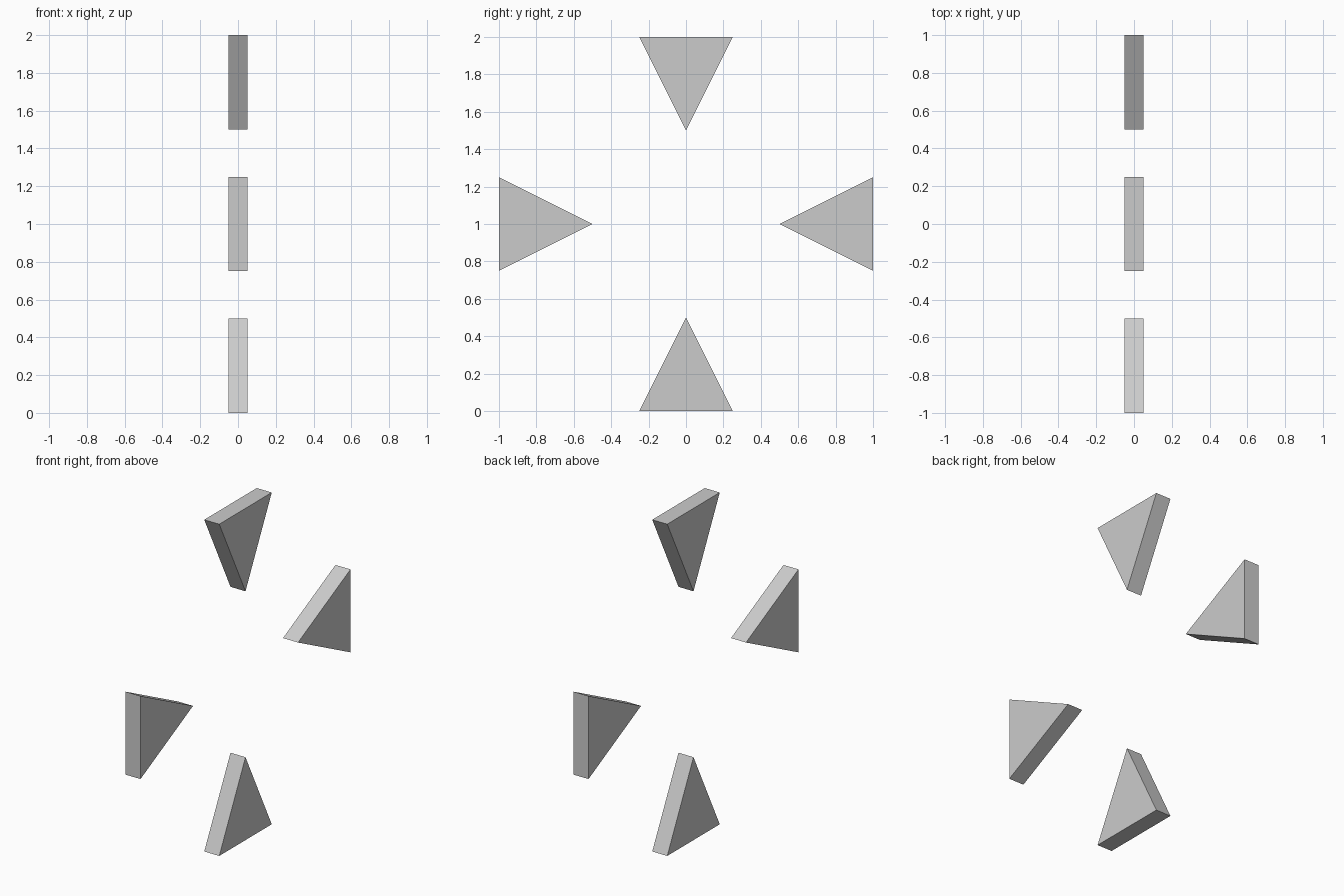
import bpy, bmesh
from math import pi
from mathutils import Matrix

if "Cube" in bpy.data.objects:
    bpy.data.objects.remove(bpy.data.objects["Cube"])

CENTRE_Z = 1.0
THICK = 0.1
# Wedge profile (y, z) relative to the ring centre: flat base outside, tip inward
PROFILE = [(-0.25, -1.0), (0.25, -1.0), (0.0, -0.5)]


def wedge(name, angle):
    bm = bmesh.new()
    face = bm.faces.new([bm.verts.new((-THICK / 2, y, z)) for y, z in PROFILE])
    ext = bmesh.ops.extrude_face_region(bm, geom=[face], use_keep_orig=True)
    verts = [v for v in ext["geom"] if isinstance(v, bmesh.types.BMVert)]
    bmesh.ops.translate(bm, verts=verts, vec=(THICK, 0, 0))
    bmesh.ops.recalc_face_normals(bm, faces=bm.faces)
    bm.transform(Matrix.Translation((0, 0, CENTRE_Z)) @ Matrix.Rotation(angle, 4, 'X'))
    mesh = bpy.data.meshes.new(name)
    bm.to_mesh(mesh)
    bm.free()
    obj = bpy.data.objects.new(name, mesh)
    bpy.context.collection.objects.link(obj)
    return obj


# Four inward-pointing arrows around the centre
for i, side in enumerate(("bottom", "back", "top", "front")):
    wedge(side + "_arrow", i * pi / 2)
